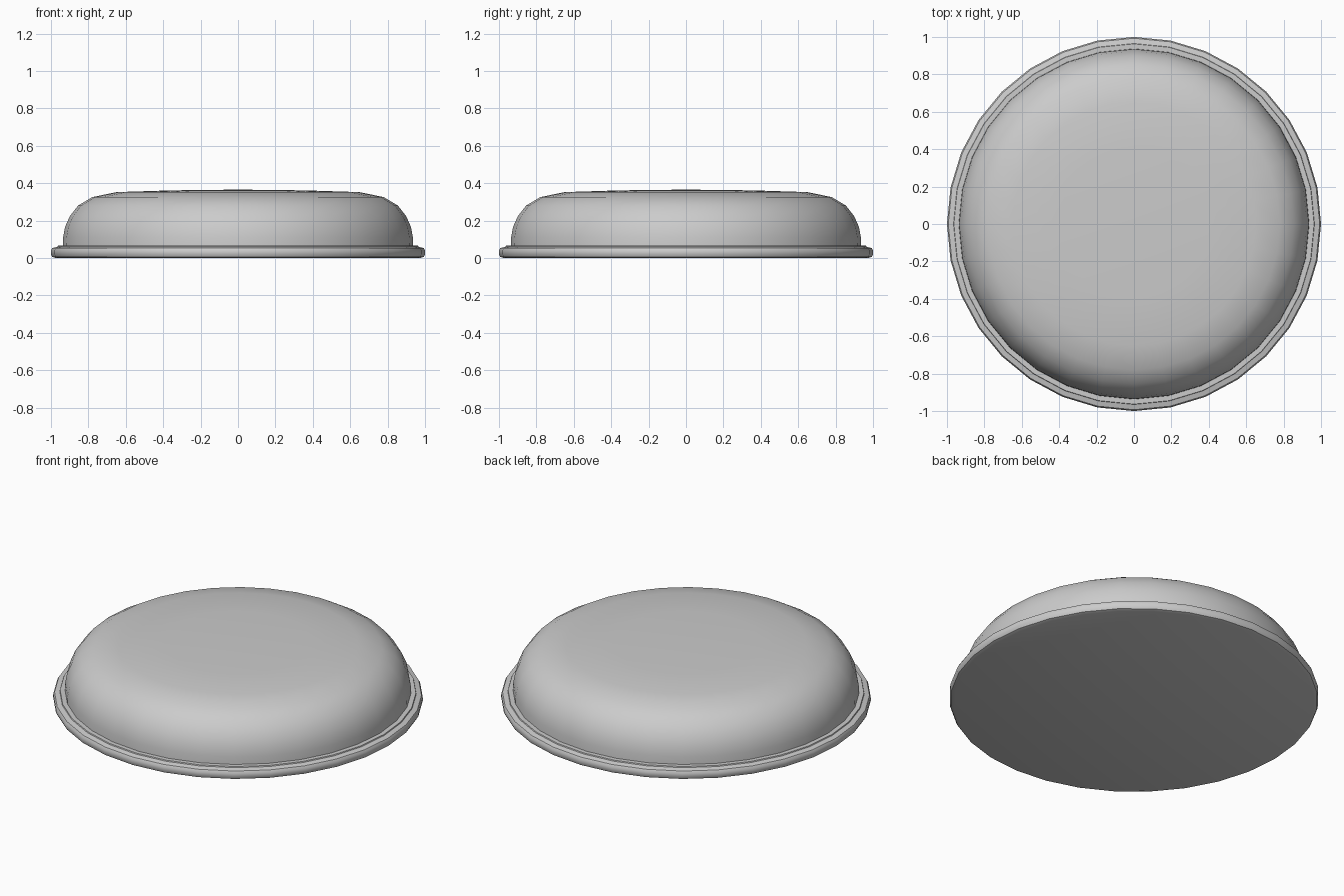
import bpy, bmesh, math

if "Cube" in bpy.data.objects:
    bpy.data.objects.remove(bpy.data.objects["Cube"])

SEG = 32

def lathe(name, profile, angle=40):
    """Revolve (radius, z) points around z; radius 0 makes a pole."""
    bm = bmesh.new()
    rings = []
    for r, z in profile:
        if r == 0:
            rings.append([bm.verts.new((0, 0, z))] * SEG)
        else:
            rings.append([bm.verts.new((r * math.cos(2 * math.pi * i / SEG),
                                        r * math.sin(2 * math.pi * i / SEG), z))
                          for i in range(SEG)])
    for a, b in zip(rings, rings[1:]):
        for i in range(SEG):
            j = (i + 1) % SEG
            bm.faces.new(list(dict.fromkeys((a[i], a[j], b[j], b[i]))))
    bmesh.ops.recalc_face_normals(bm, faces=bm.faces)
    mesh = bpy.data.meshes.new(name)
    bm.to_mesh(mesh)
    bm.free()
    obj = bpy.data.objects.new(name, mesh)
    bpy.context.collection.objects.link(obj)
    bpy.context.view_layer.objects.active = obj
    obj.select_set(True)
    bpy.ops.object.shade_smooth_by_angle(angle=math.radians(angle))
    obj.select_set(False)
    return obj

# Rounded base flange with flat underside and a small inner step
lathe("base_rim", [(0, 0), (0.975, 0), (0.993, 0.006), (1.0, 0.02), (1.0, 0.04),
                   (0.993, 0.053), (0.965, 0.06), (0.963, 0.066), (0.93, 0.066),
                   (0, 0.066)])

# Shallow domed cover sitting on the flange
lathe("dome_cover", [(0, 0.062), (0.937, 0.062), (0.935, 0.11), (0.925, 0.165),
                     (0.90, 0.222), (0.855, 0.28), (0.78, 0.325), (0.65, 0.352),
                     (0.40, 0.36), (0.20, 0.364), (0, 0.365)])
